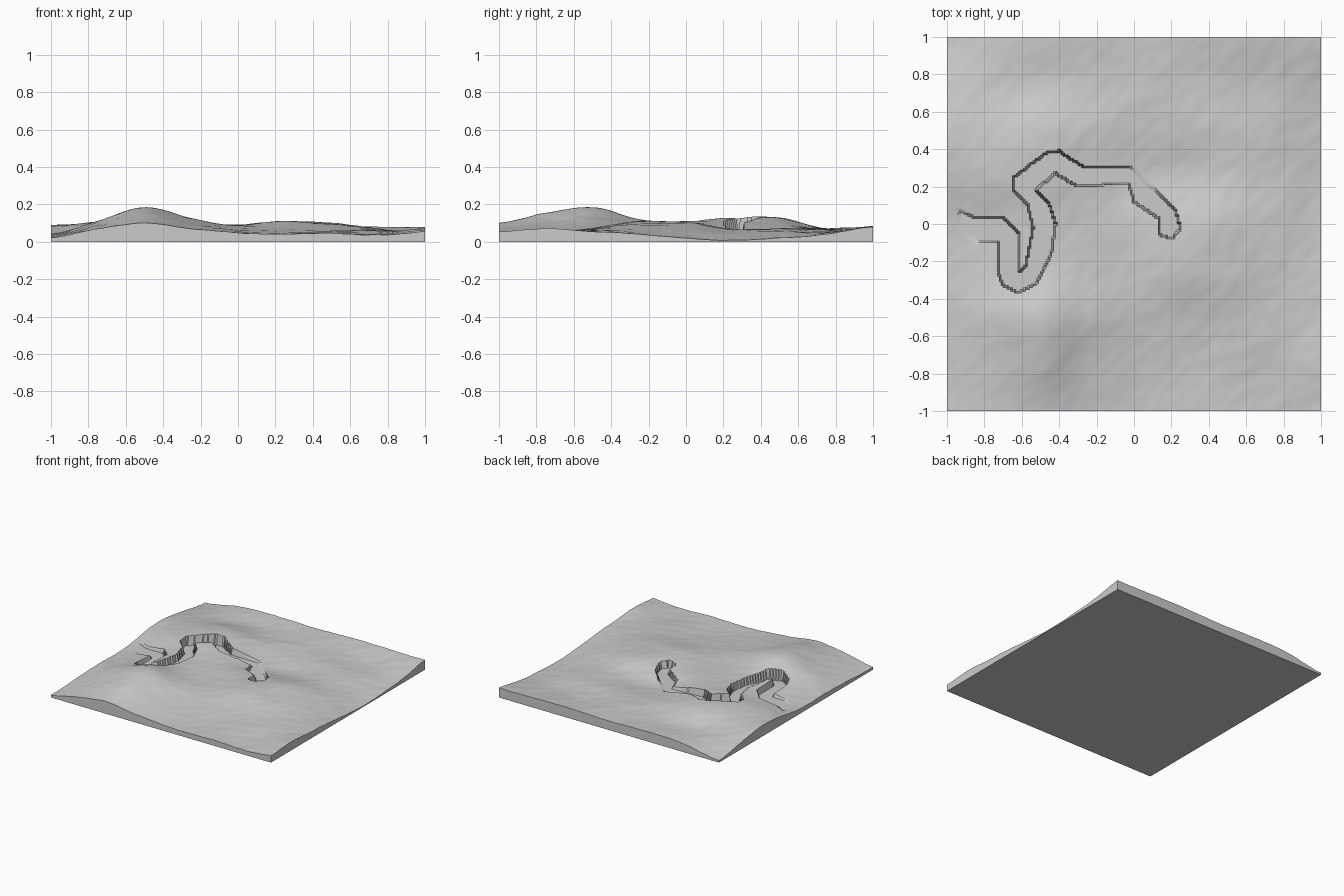
import bpy
import bmesh
import math
from mathutils import Vector, noise

CELLS = 200
FLOOR = 0.048

old = bpy.data.objects.get("Cube")
if old:
    bpy.data.objects.remove(old, do_unlink=True)

# Coarse relief in hundredths: rows run front to back, columns -x to +x
RELIEF = [
    [2, 7, 10, 7, 5, 4, 4.5, 3.5, 5.5],
    [3, 9, 15.5, 10, 6, 5, 5, 5, 7],
    [4, 11, 18.5, 12.5, 8, 7, 7, 6, 5.5],
    [4, 8, 12, 10.5, 9, 11, 9.5, 7, 4],
    [4.5, 7, 11, 10, 9, 10, 10, 6.5, 2],
    [8, 10.5, 13, 10, 5.5, 5, 7, 5, 1],
    [8.5, 10, 13, 10, 7, 7, 7, 5, 2],
    [5, 6.5, 7, 7, 7, 7, 6, 5, 4],
    [1.5, 6, 8, 8, 7.5, 8, 8.5, 8, 8],
]

# Winding cutting: its two banks, in hundredths
SOUTH_BANK = [(-95, -4), (-85, -9), (-73, -10), (-73, -25), (-70, -33), (-62, -37),
              (-52, -32), (-44, -15), (-42, 0), (-45, 10), (-53, 18), (-42, 27),
              (-30, 20), (-3, 22), (0, 12), (13, 3), (14, -6), (20, -8), (25, -3), (22, 8)]
NORTH_BANK = [(-93, 7), (-85, 3), (-70, 3), (-62, -5), (-62, -26), (-58, -22),
              (-54, -2), (-57, 10), (-65, 18), (-64, 25), (-55, 32), (-47, 38),
              (-40, 39), (-28, 31), (-10, 30), (-2, 30)]
OUTLINE = [(x / 100, y / 100) for x, y in SOUTH_BANK + NORTH_BANK[::-1]]


def spline(values, t):
    """Smooth curve through evenly spaced values, t from -1 to 1."""
    last = len(values) - 1
    t = (t + 1) / 2 * last
    i = min(max(int(t), 0), last - 1)
    f = t - i
    a, b, c, d = (values[min(max(i + k, 0), last)] for k in (-1, 0, 1, 2))
    return b + f / 2 * (c - a + f * (2 * a - 5 * b + 4 * c - d + f * (3 * (b - c) + d - a)))


def inside(x, y):
    """Even-odd test against the outline of the cutting."""
    hit = False
    for (ax, ay), (bx, by) in zip(OUTLINE, OUTLINE[1:] + OUTLINE[:1]):
        if (ay > y) != (by > y) and x < ax + (y - ay) / (by - ay) * (bx - ax):
            hit = not hit
    return hit


def roughness(x, y):
    """Fine weathering, stretched along the diagonal."""
    along, across = (x + y) * 0.7, (y - x) * 0.7
    broad = noise.noise(Vector((along * 3, across * 5, 0)))
    fine = noise.noise(Vector((along * 9, across * 16, 4)))
    return 0.005 * broad + 0.0025 * fine


def height(x, y):
    z = spline([spline(row, x) for row in RELIEF], y) / 100 + roughness(x, y)
    if inside(x, y):
        z = min(z, FLOOR)
    return max(z, 0.008)


# Terrain surface
bm = bmesh.new()
bmesh.ops.create_grid(bm, x_segments=CELLS, y_segments=CELLS, size=1)
for v in bm.verts:
    v.co.z = height(v.co.x, v.co.y)

# Skirt walls and flat base
rim = [e for e in bm.edges if e.is_boundary]
skirt = bmesh.ops.extrude_edge_only(bm, edges=rim)["geom"]
for v in skirt:
    if isinstance(v, bmesh.types.BMVert):
        v.co.z = 0
base_edges = [e for e in skirt if isinstance(e, bmesh.types.BMEdge) and e.is_boundary]
bmesh.ops.contextual_create(bm, geom=base_edges)
bmesh.ops.recalc_face_normals(bm, faces=bm.faces)

mesh = bpy.data.meshes.new("terrain_block")
bm.to_mesh(mesh)
bm.free()
terrain = bpy.data.objects.new("terrain_block", mesh)
bpy.context.collection.objects.link(terrain)

# Stone grey
grey = bpy.data.materials.new("stone_grey")
grey.use_nodes = True
colour = (0.6, 0.6, 0.6, 1)
grey.diffuse_color = colour
grey.node_tree.nodes["Principled BSDF"].inputs["Base Color"].default_value = colour
mesh.materials.append(grey)

# Smooth slopes, crisp cutting and skirt edges
bpy.ops.object.select_all(action="DESELECT")
terrain.select_set(True)
bpy.context.view_layer.objects.active = terrain
bpy.ops.object.shade_smooth_by_angle(angle=math.radians(35))
